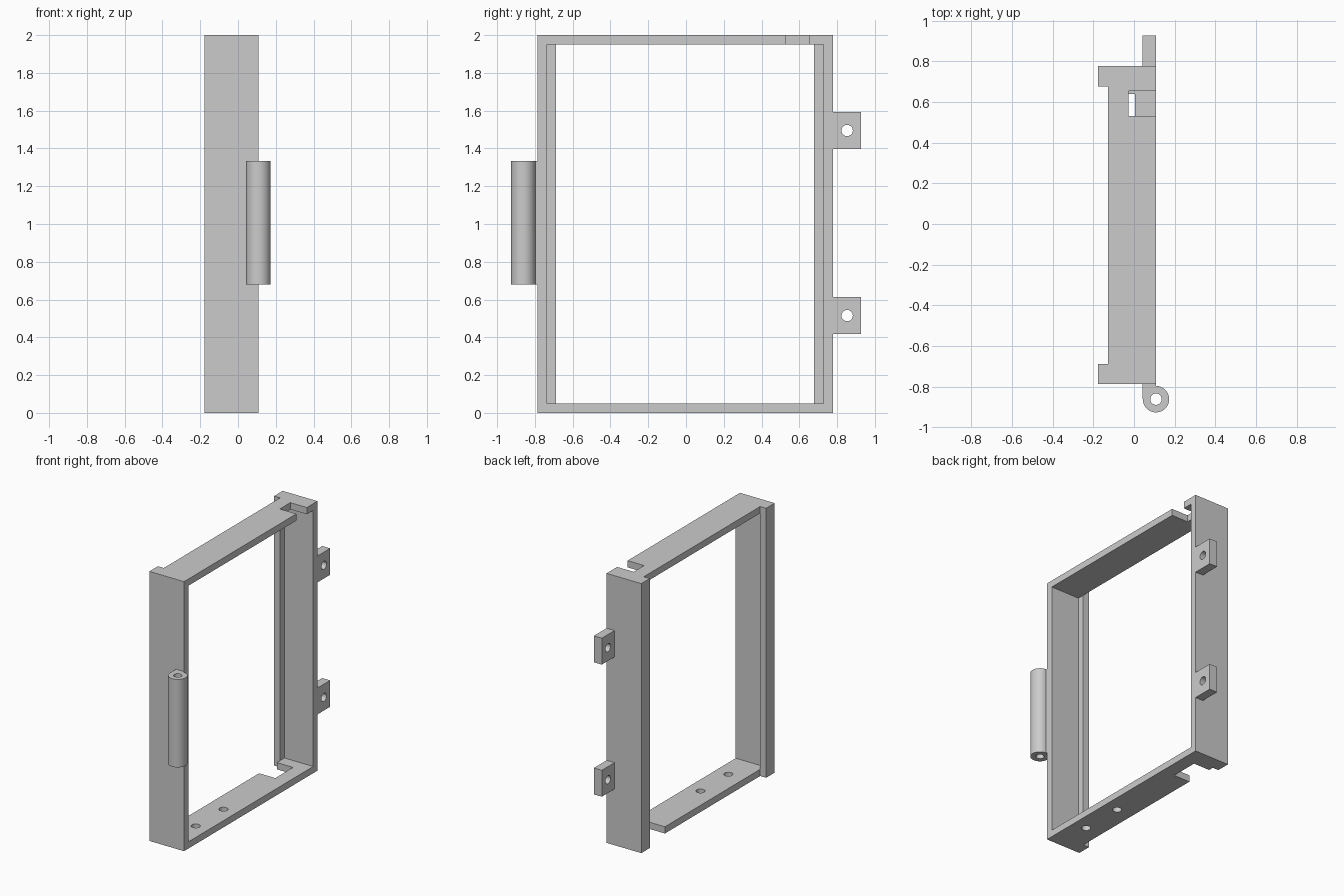
import bpy, bmesh
from math import cos, sin, radians
from mathutils import Matrix, Vector

cube = bpy.data.objects.get("Cube")
if cube:
    bpy.data.objects.remove(cube, do_unlink=True)

grey = bpy.data.materials.new("light grey plastic")
grey.use_nodes = True
grey.diffuse_color = (0.6, 0.6, 0.6, 1)
grey.node_tree.nodes["Principled BSDF"].inputs["Base Color"].default_value = (0.6, 0.6, 0.6, 1)

# Main dimensions
HEIGHT, WALL = 2.0, 0.05
LEFT, RIGHT = 0.108, -0.177        # depth of the side walls along x
PLATE = -0.128                     # where the plates stop and the lips begin
FRONT, BACK = -0.787, 0.777
LIP = 0.10
TAB = 0.043                        # inner face of tabs and hinge


def add_object(name, bm):
    bmesh.ops.recalc_face_normals(bm, faces=bm.faces)
    mesh = bpy.data.meshes.new(name)
    bm.to_mesh(mesh)
    bm.free()
    mesh.materials.append(grey)
    obj = bpy.data.objects.new(name, mesh)
    bpy.context.collection.objects.link(obj)
    return obj


def prism(name, outline, low, high):
    """Extrude an xy outline from low to high."""
    bm = bmesh.new()
    face = bm.faces.new([bm.verts.new((x, y, low)) for x, y in outline])
    top = bmesh.ops.extrude_face_region(bm, geom=[face])["geom"]
    bmesh.ops.translate(bm, vec=(0, 0, high - low),
                        verts=[v for v in top if isinstance(v, bmesh.types.BMVert)])
    return add_object(name, bm)


def box(name, x0, x1, y0, y1, z0, z1):
    return prism(name, [(x0, y0), (x1, y0), (x1, y1), (x0, y1)], z0, z1)


def pin(center, radius, length, axis="Z"):
    """Round cutter for a hole."""
    turn = Matrix.Rotation(radians(90), 4, "Y") if axis == "X" else Matrix()
    bm = bmesh.new()
    bmesh.ops.create_cone(bm, cap_ends=True, segments=32, radius1=radius, radius2=radius,
                          depth=length, matrix=Matrix.Translation(Vector(center)) @ turn)
    return add_object("hole_cutter", bm)


def combine(obj, others, operation):
    """Apply booleans and remove the helper solids."""
    for other in others:
        mod = obj.modifiers.new("combine", "BOOLEAN")
        mod.operation, mod.solver, mod.object = operation, "EXACT", other
        bpy.context.view_layer.update()
        graph = bpy.context.evaluated_depsgraph_get()
        mesh = bpy.data.meshes.new_from_object(obj.evaluated_get(graph))
        obj.modifiers.clear()
        obj.data = mesh
        bpy.data.objects.remove(other, do_unlink=True)


def finish(obj):
    bpy.ops.object.select_all(action="DESELECT")
    obj.select_set(True)
    bpy.context.view_layer.objects.active = obj
    bpy.ops.object.shade_smooth_by_angle(angle=radians(30))


# Side walls: L-shaped section with an inward lip, full height
def wall(name, outer, inward):
    inner, tip = outer + inward * WALL, outer + inward * LIP
    return prism(name, [(LEFT, outer), (RIGHT, outer), (RIGHT, tip),
                        (PLATE, tip), (PLATE, inner), (LEFT, inner)], 0, HEIGHT)


frame = wall("frame", FRONT, 1)
combine(frame, [
    wall("back_wall", BACK, -1),
    box("bottom_plate", PLATE, LEFT, FRONT, BACK, 0, WALL),
    box("top_plate", PLATE, LEFT, FRONT, BACK, HEIGHT - WALL, HEIGHT),
], "UNION")

# Notches in the plates and screw holes in the bottom plate
combine(frame, [
    box("top_notch", -0.028, 0.3, 0.53, 0.653, 1.8, 2.2),
    box("bottom_notch", -0.3, 0.005, 0.43, 0.638, -0.2, 0.2),
    pin((0.003, -0.50, 0), 0.031, 0.4),
    pin((0.003, -0.175, 0), 0.031, 0.4),
], "DIFFERENCE")
finish(frame)

# Mounting tabs on the back wall
for name, z in (("lower_tab", 0.515), ("upper_tab", 1.495)):
    tab = box(name, TAB, LEFT, BACK, 0.926, z - 0.098, z + 0.098)
    combine(tab, [pin((0.08, 0.853, z), 0.03, 0.4, "X")], "DIFFERENCE")
    finish(tab)

# Hinge barrel: round section blending into a flat root on the front wall
radius, hinge_y = LEFT - TAB, -0.861
arc = [(LEFT + radius * cos(radians(a)), hinge_y + radius * sin(radians(a)))
       for a in range(180, 451, 6)]
hinge = prism("hinge_barrel", [(TAB, FRONT)] + arc + [(LEFT, FRONT)], 0.68, 1.333)
combine(hinge, [pin((LEFT, hinge_y, 1), 0.028, 1.4)], "DIFFERENCE")
finish(hinge)
